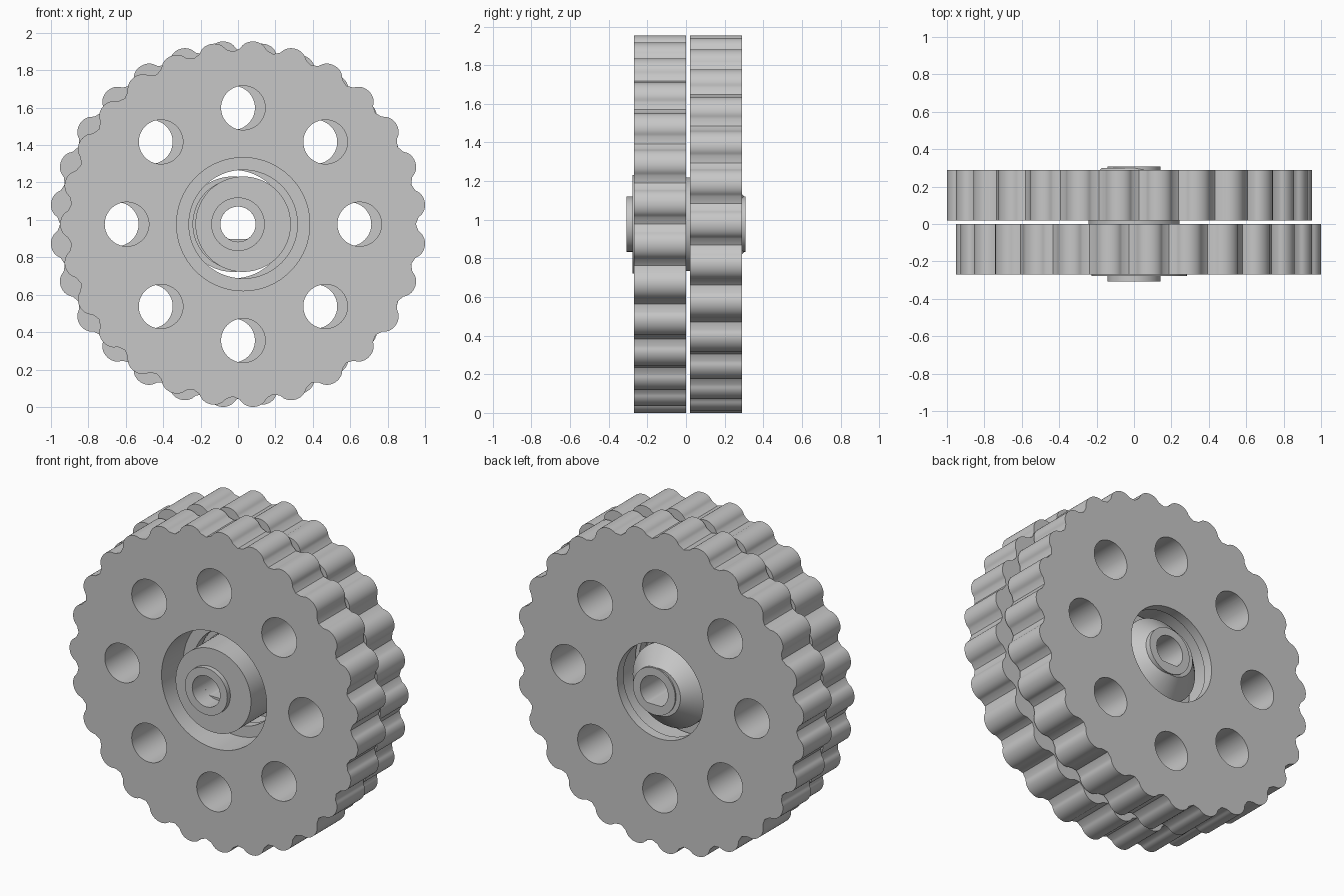
import bpy, bmesh
from math import pi, sin, cos, atan2
from mathutils import Matrix, Vector

if "Cube" in bpy.data.objects:
    bpy.data.objects.remove(bpy.data.objects["Cube"], do_unlink=True)

LOBES = 27
OFFSET = 0.0275      # eccentricity of each disc
MID = 0.977          # height of the axis
ROLLER = 0.05
PITCH = 0.951 + ROLLER

grey = bpy.data.materials.new("machined grey")
grey.use_nodes = True
GREY = (0.57, 0.57, 0.57, 1)
grey.diffuse_color = GREY
grey.node_tree.nodes["Principled BSDF"].inputs["Base Color"].default_value = GREY


def make(name, bm):
    bmesh.ops.recalc_face_normals(bm, faces=bm.faces)
    mesh = bpy.data.meshes.new(name)
    bm.to_mesh(mesh)
    bm.free()
    mesh.materials.append(grey)
    ob = bpy.data.objects.new(name, mesh)
    bpy.context.collection.objects.link(ob)
    return ob


def add_prism(bm, outline, y0, y1):
    """Extrude an (x, z) outline along y."""
    face = bm.faces.new([bm.verts.new((x, y0, z)) for x, z in outline])
    out = bmesh.ops.extrude_face_region(bm, geom=[face])
    moved = [g for g in out["geom"] if isinstance(g, bmesh.types.BMVert)]
    bmesh.ops.translate(bm, verts=moved, vec=(0, y1 - y0, 0))


def add_cone(bm, x, z, y0, y1, r0, r1, sides=96):
    """Round section along y, r0 at y0 and r1 at y1."""
    mat = Matrix.Translation((x, (y0 + y1) / 2, z)) @ Matrix.Rotation(-pi / 2, 4, 'X')
    bmesh.ops.create_cone(bm, cap_ends=True, segments=sides, radius1=r0,
                          radius2=r1, depth=y1 - y0, matrix=mat)


def combine(ob, bm, operation):
    cutter = make("cutter", bm)
    mod = ob.modifiers.new("combine", 'BOOLEAN')
    mod.object, mod.operation, mod.solver = cutter, operation, 'EXACT'
    bpy.context.view_layer.update()
    dg = bpy.context.evaluated_depsgraph_get()
    mesh = bpy.data.meshes.new_from_object(ob.evaluated_get(dg))
    ob.modifiers.clear()
    ob.data = mesh
    bpy.data.objects.remove(cutter, do_unlink=True)


def combine_round(ob, operation, *section):
    bm = bmesh.new()
    add_cone(bm, *section)
    combine(ob, bm, operation)


def smooth(ob):
    bpy.ops.object.select_all(action='DESELECT')
    ob.select_set(True)
    bpy.context.view_layer.objects.active = ob
    bpy.ops.object.shade_smooth_by_angle(angle=pi / 6)


def cycloid(x, turn):
    """Lobed outline with a lobe tip pointing along the turn angle."""
    pts, pins, n = [], LOBES + 1, LOBES * 20
    for i in range(n):
        t = 2 * pi * i / n
        psi = atan2(sin(-LOBES * t), PITCH / (OFFSET * pins) - cos(LOBES * t))
        p = Vector((PITCH * cos(t) - ROLLER * cos(t + psi) - OFFSET * cos(pins * t),
                    PITCH * sin(t) - ROLLER * sin(t + psi) - OFFSET * sin(pins * t)))
        p.rotate(Matrix.Rotation(turn + pi / LOBES, 2))
        pts.append((p.x + x, p.y + MID))
    return pts


def lobed_disc(name, x, turn, y0, y1):
    bm = bmesh.new()
    add_prism(bm, cycloid(x, turn), y0, y1)
    ob = make(name, bm)
    # eight output holes and the centre bore
    holes = bmesh.new()
    for k in range(8):
        a = k * pi / 4
        add_cone(holes, x + 0.622 * cos(a), MID + 0.622 * sin(a),
                 y0 - 0.05, y1 + 0.05, 0.118, 0.118, 64)
    add_cone(holes, x, MID, y0 - 0.05, y1 + 0.05, 0.29, 0.29)
    combine(ob, holes, 'DIFFERENCE')
    # bearing seat, leaving a lip at the back
    combine_round(ob, 'DIFFERENCE', x, MID, y0 - 0.05, y1 - 0.06, 0.356, 0.356)
    smooth(ob)


lobed_disc("front_disc", OFFSET, pi, -0.27, 0.0)
lobed_disc("back_disc", -OFFSET, 0, 0.02, 0.29)

# Eccentric shaft: hub, two cams (the back one tapered) and a spacer
bm = bmesh.new()
add_cone(bm, 0, MID, -0.308, 0.308, 0.143, 0.143)
shaft = make("eccentric_shaft", bm)
for x, y0, y1, r0, r1 in ((OFFSET, -0.278, 0.0, 0.255, 0.255),
                          (-OFFSET, 0.02, 0.19, 0.255, 0.255),
                          (-OFFSET, 0.19, 0.3, 0.255, 0.145),
                          (0, -0.004, 0.024, 0.243, 0.243)):
    combine_round(shaft, 'UNION', x, MID, y0, y1, r0, r1)

# Bore: round at the front, D-shaped behind
combine_round(shaft, 'DIFFERENCE', 0, MID, -0.4, -0.2, 0.094, 0.094)
arc = [2 * pi * i / 72 for i in range(72)]
bm = bmesh.new()
add_prism(bm, [(0.094 * cos(a), MID + max(-0.08, 0.094 * sin(a))) for a in arc], -0.25, 0.4)
combine(shaft, bm, 'DIFFERENCE')
smooth(shaft)
